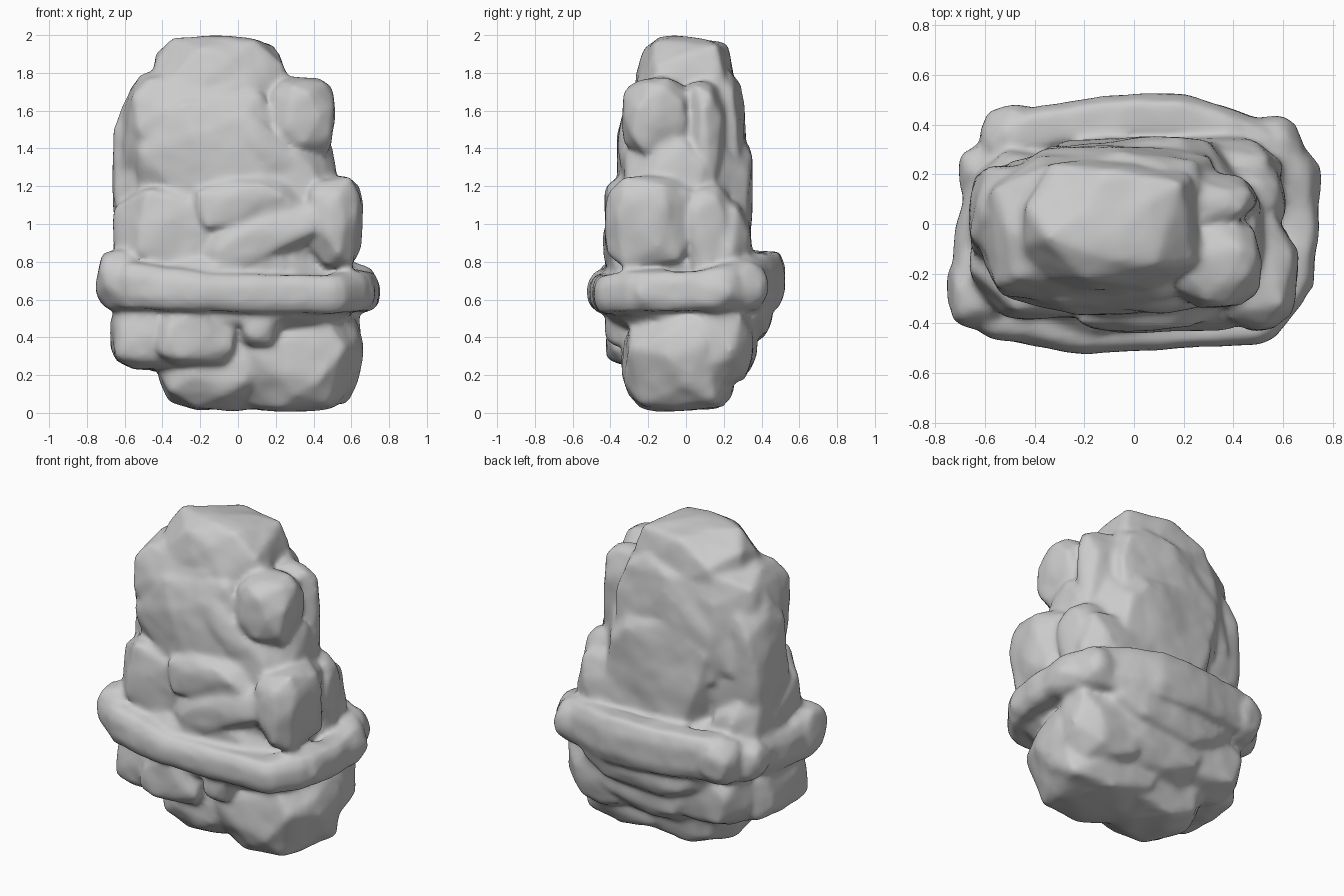
import bpy, bmesh, math, random
from mathutils import Vector, Matrix

random.seed(11)
bm = bmesh.new()


def hull(points):
    verts = [bm.verts.new(p) for p in points]
    bmesh.ops.convex_hull(bm, input=verts)
    loose = [v for v in verts if v.is_valid and not v.link_faces]
    bmesh.ops.delete(bm, geom=loose, context='VERTS')


def chunk(x0, x1, y0, y1, z0, z1, tilt=0, power=4.0, n=46):
    """Faceted boulder filling the given box, tilted (degrees) about y."""
    pts = []
    for i in range(n):
        z = 1 - 2 * (i + 0.5) / n
        a = i * 2.39996 + random.uniform(-0.35, 0.35)
        r = math.sqrt(1 - z * z)
        d = Vector((r * math.cos(a), r * math.sin(a), z))
        s = sum(abs(c) ** power for c in d) ** (-1 / power)
        pts.append(d * s * random.uniform(0.93, 1.03))
    lo = [min(p[k] for p in pts) for k in range(3)]
    hi = [max(p[k] for p in pts) for k in range(3)]
    box = ((x0, x1), (y0, y1), (z0, z1))
    c = Vector([(a + b) / 2 for a, b in box])
    rot = Matrix.Rotation(math.radians(tilt), 3, 'Y')
    out = []
    for p in pts:
        q = Vector([box[k][0] + (p[k] - lo[k]) / (hi[k] - lo[k]) * (box[k][1] - box[k][0])
                    for k in range(3)])
        out.append(c + rot @ (q - c))
    hull(out)


# upper tower
crown = [
    (-0.45, 0.27, -0.27, 0.26, 1.40, 1.99),
    (-0.62, 0.10, -0.31, 0.28, 1.10, 1.82),
    (-0.56, 0.32, -0.37, 0.10, 0.95, 1.72),
    (-0.66, -0.20, -0.20, 0.24, 0.70, 1.72),
    (0.16, 0.52, -0.34, 0.02, 1.36, 1.78),
    (0.05, 0.50, -0.05, 0.21, 1.15, 1.76),
    (-0.45, 0.34, 0.00, 0.31, 1.00, 1.80),
    (-0.38, 0.42, 0.00, 0.35, 0.65, 1.55),
    (0.00, 0.52, -0.33, 0.22, 0.90, 1.50),
]
# waist above the ledge
waist = [
    (0.36, 0.66, -0.43, 0.04, 0.76, 1.25),
    (0.25, 0.61, -0.02, 0.24, 0.65, 1.21),
    (-0.28, 0.38, -0.43, -0.02, 0.95, 1.26, -6),
    (-0.30, 0.52, -0.44, -0.02, 0.78, 1.06, -20),
    (-0.66, 0.00, -0.38, 0.12, 0.65, 1.22),
    (-0.66, -0.30, -0.25, 0.30, 0.60, 1.05),
    (-0.58, 0.56, -0.44, 0.38, 0.50, 0.90),
    (-0.30, 0.50, -0.36, 0.30, 0.50, 1.35),
    (-0.20, 0.38, -0.36, -0.05, 1.33, 1.55, 42),
    (-0.10, 0.60, 0.00, 0.35, 0.55, 1.15),
]
# stones under the ledge
base = [
    (-0.10, 0.66, -0.34, 0.26, 0.01, 0.56),
    (-0.43, 0.30, -0.31, 0.24, 0.01, 0.50),
    (-0.68, -0.22, -0.36, 0.20, 0.23, 0.62),
    (-0.46, 0.00, -0.42, 0.00, 0.24, 0.60),
    (0.01, 0.22, -0.43, -0.15, 0.35, 0.60),
    (-0.35, 0.62, -0.41, 0.10, 0.44, 0.66),
    (-0.60, 0.00, -0.05, 0.36, 0.22, 0.68),
    (-0.35, 0.45, 0.00, 0.38, 0.18, 0.70),
    (0.15, 0.65, -0.05, 0.36, 0.15, 0.68),
    (-0.45, 0.50, 0.05, 0.46, 0.38, 0.80),
]
for spec in crown + waist + base:
    chunk(*spec)

# ledge ring: x, y, z, half height of each joint
ledge = [
    (-0.55, -0.37, 0.67, 0.12), (-0.18, -0.43, 0.64, 0.10), (0.15, -0.41, 0.63, 0.10),
    (0.50, -0.39, 0.63, 0.10), (0.61, -0.26, 0.64, 0.11), (0.66, -0.02, 0.64, 0.10),
    (0.64, 0.20, 0.66, 0.11), (0.48, 0.33, 0.68, 0.14), (0.20, 0.43, 0.70, 0.15),
    (-0.12, 0.43, 0.71, 0.15), (-0.42, 0.37, 0.72, 0.13), (-0.58, 0.18, 0.70, 0.12),
    (-0.63, -0.02, 0.68, 0.12), (-0.64, -0.22, 0.69, 0.13),
]
for i, a in enumerate(ledge):
    pts = []
    for x, y, z, h in (a, ledge[(i + 1) % len(ledge)]):
        for k in range(8):
            t = k * math.tau / 8 + random.uniform(-0.2, 0.2)
            for f, w in ((0.97, 0.06), (0.45, 0.09), (-0.45, 0.09), (-0.97, 0.06)):
                pts.append((x + w * math.cos(t), y + w * math.sin(t), z + h * f))
    hull(pts)

# knobs and corner blocks sitting on the ledge
for spec in [
    (-0.75, -0.50, -0.42, -0.10, 0.54, 0.87),
    (-0.62, -0.36, 0.20, 0.48, 0.56, 0.86),
    (-0.71, -0.45, 0.08, 0.34, 0.56, 0.82),
    (0.42, 0.68, 0.12, 0.43, 0.53, 0.80),
    (0.55, 0.75, -0.05, 0.32, 0.53, 0.76),
    (0.50, 0.73, -0.34, -0.02, 0.53, 0.76),
]:
    chunk(*spec, power=3.0, n=36)

# fuse the stones into one weathered rock
bmesh.ops.recalc_face_normals(bm, faces=bm.faces)
mesh = bpy.data.meshes.new("rock_pillar")
bm.to_mesh(mesh)
bm.free()
rock = bpy.data.objects.new("rock_pillar", mesh)
bpy.context.collection.objects.link(rock)

fuse = rock.modifiers.new("fuse", 'REMESH')
fuse.mode = 'VOXEL'
fuse.voxel_size = 0.018
fuse.use_smooth_shade = True

tex = bpy.data.textures.new("weathering", 'CLOUDS')
tex.noise_scale = 0.25
bump = rock.modifiers.new("weather", 'DISPLACE')
bump.texture = tex
bump.strength = 0.03
bump.mid_level = 0.42

soften = rock.modifiers.new("soften", 'SMOOTH')
soften.factor = 0.5
soften.iterations = 8
